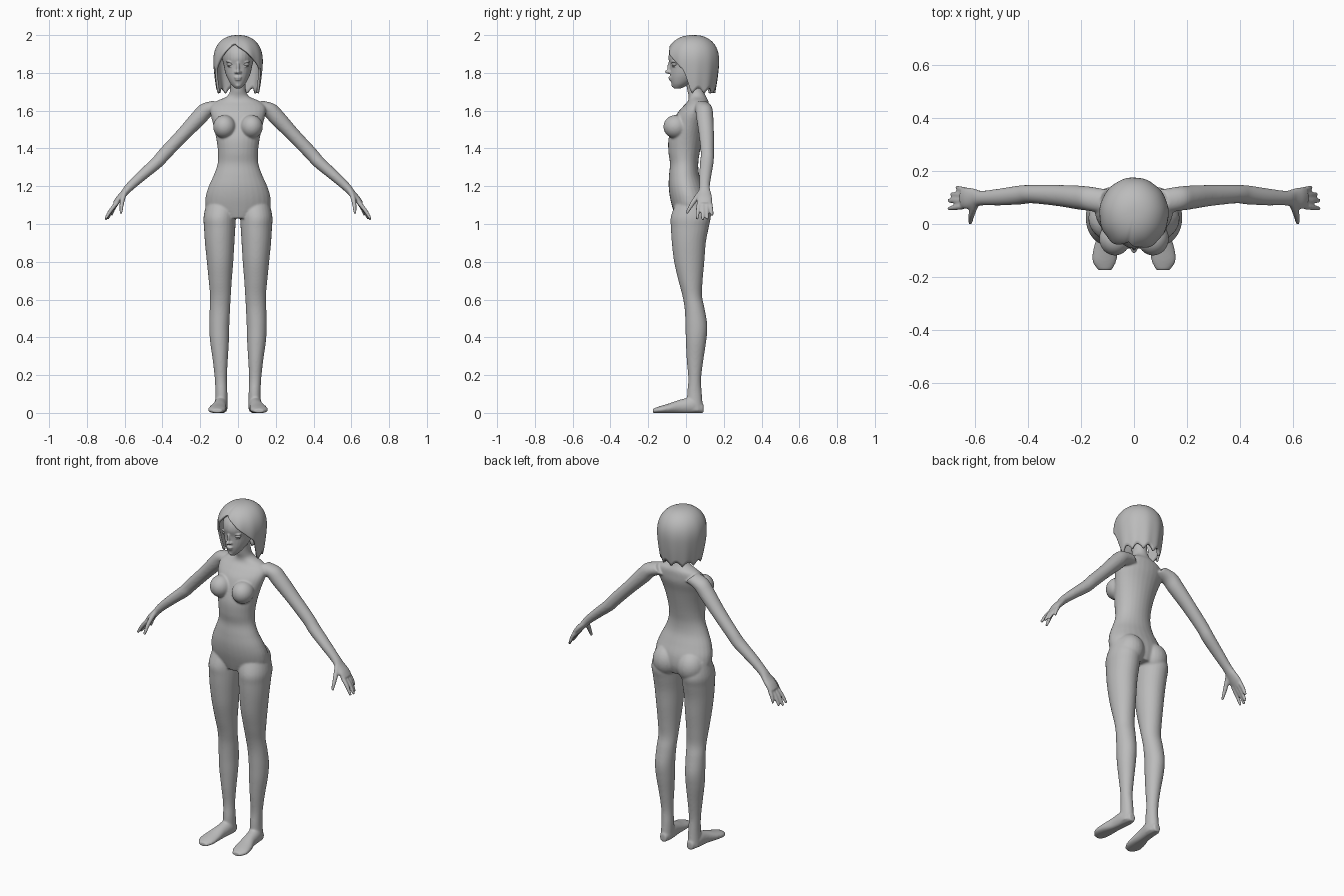
import bpy, bmesh, math
from mathutils import Vector, Matrix

cube = bpy.data.objects.get("Cube")
if cube:
    bpy.data.objects.remove(cube, do_unlink=True)

grey = bpy.data.materials.new("clay_grey")
grey.use_nodes = True
GREY = (0.5, 0.5, 0.5, 1)
grey.diffuse_color = GREY
grey.node_tree.nodes["Principled BSDF"].inputs["Base Color"].default_value = GREY

X, Y, Z = Vector((1, 0, 0)), Vector((0, 1, 0)), Vector((0, 0, 1))
SIDES = (1, -1)


def smooth_rows(rows, steps=5):
    """Catmull-Rom interpolation of ring parameters."""
    out = []
    for i in range(len(rows) - 1):
        p0, p1 = rows[max(i - 1, 0)], rows[i]
        p2, p3 = rows[i + 1], rows[min(i + 2, len(rows) - 1)]
        for k in range(steps):
            t = k / steps
            out.append([b + 0.5 * t * (c - a + t * (2 * a - 5 * b + 4 * c - d + t * (3 * (b - c) + d - a)))
                        for a, b, c, d in zip(p0, p1, p2, p3)])
    return out + [list(rows[-1])]


def loft(bm, rows, u, v, side=1, segs=28):
    """Closed tube; each row is centre x, y, z and the radii along u and v."""
    rings = []
    for x, y, z, ru, rv in smooth_rows(rows):
        ring = []
        for i in range(segs):
            a = math.tau * i / segs
            p = Vector((x, y, z)) + u * ru * math.cos(a) + v * rv * math.sin(a)
            ring.append(bm.verts.new((p.x * side, p.y, max(p.z, 0))))
        rings.append(ring)
    for lo, hi in zip(rings, rings[1:]):
        for i in range(segs):
            j = (i + 1) % segs
            bm.faces.new((lo[i], lo[j], hi[j], hi[i]))
    bm.faces.new(rings[0])
    bm.faces.new(rings[-1])


def ball(bm, centre, radii, side=1):
    m = Matrix.Translation((centre[0] * side, centre[1], centre[2])) @ Matrix.Diagonal((*radii, 1))
    bmesh.ops.create_uvsphere(bm, u_segments=24, v_segments=16, radius=1, matrix=m)


def finish(name, bm, voxel=0, iterations=0):
    """Make the object; overlapping shells are fused and softened."""
    if voxel:
        bmesh.ops.recalc_face_normals(bm, faces=bm.faces)
    for f in bm.faces:
        f.smooth = True
    mesh = bpy.data.meshes.new(name)
    bm.to_mesh(mesh)
    bm.free()
    mesh.materials.append(grey)
    ob = bpy.data.objects.new(name, mesh)
    bpy.context.scene.collection.objects.link(ob)
    if voxel:
        fuse = ob.modifiers.new("fuse", 'REMESH')
        fuse.mode = 'VOXEL'
        fuse.voxel_size = voxel
        fuse.use_smooth_shade = True
        soft = ob.modifiers.new("soften", 'SMOOTH')
        soft.factor = 0.5
        soft.iterations = iterations
    return ob


# Torso and neck: height, centre y, half width, half depth
torso = [(1.03, .025, .10, .08), (1.08, .025, .165, .095), (1.14, .015, .172, .10),
         (1.20, 0, .155, .092), (1.26, -.01, .128, .08), (1.32, -.01, .108, .075),
         (1.38, -.01, .106, .083), (1.45, -.003, .115, .09), (1.52, .015, .13, .088),
         (1.58, .035, .145, .085), (1.62, .052, .145, .07), (1.65, .064, .115, .055),
         (1.675, .06, .06, .046), (1.71, .05, .042, .044), (1.78, .04, .042, .044)]
body = bmesh.new()
loft(body, [(0, cy, z, rx, ry) for z, cy, rx, ry in torso], X, Y)

# Leg: height, centre x, centre y, half width, half depth
leg = [(1.12, .085, .03, .08, .08), (1.04, .097, .025, .085, .105), (.98, .097, .02, .083, .1),
       (.90, .097, .015, .078, .09), (.80, .095, .017, .07, .08), (.70, .094, .024, .061, .064),
       (.62, .093, .033, .055, .052), (.55, .096, .046, .054, .053), (.46, .099, .055, .053, .058),
       (.38, .098, .053, .05, .054), (.28, .094, .048, .04, .044), (.18, .091, .046, .032, .034),
       (.10, .088, .045, .032, .039), (.01, .09, .048, .034, .043)]
# Foot: y, centre x, half width, half height
foot = [(.093, .088, .02, .025), (.04, .09, .036, .045), (-.03, .097, .037, .038),
        (-.09, .107, .046, .027), (-.14, .112, .046, .019), (-.175, .11, .026, .012)]
# Arm and palm along the arm line
arm = [(.10, .085, 1.625, .045, .04), (.165, .095, 1.605, .046, .042), (.21, .10, 1.56, .045, .043),
       (.29, .108, 1.475, .04, .037), (.385, .113, 1.375, .035, .035), (.43, .11, 1.325, .036, .033),
       (.51, .102, 1.255, .032, .028), (.575, .098, 1.195, .028, .023), (.605, .098, 1.16, .036, .019),
       (.632, .098, 1.13, .042, .018), (.652, .099, 1.105, .038, .014)]
# Finger base y and tip position
fingers = [(.068, (.703, .058, 1.025)), (.09, (.703, .088, 1.022)),
           (.11, (.692, .112, 1.025)), (.128, (.672, .138, 1.045))]
ARM_UP = Vector((1, 0, 1)).normalized()
THUMB_UP = Vector((0, .82, -.57))

for s in SIDES:
    loft(body, [(cx, cy, z, rx, ry) for z, cx, cy, rx, ry in leg], X, Y, s)
    loft(body, [(cx, y, rz * .85, rx, rz) for y, cx, rx, rz in foot], X, Z, s)
    loft(body, arm, Y, ARM_UP, s)
    for by, tip in fingers:
        base = Vector((.638, by, 1.115))
        tip = Vector(tip)
        mid = base.lerp(tip, .5) + ARM_UP * .004
        rows = [(*p, r, r) for p, r in ((base, .0115), (mid, .0115), (tip, .008))]
        loft(body, rows, Y, ARM_UP, s, 12)
    loft(body, [(.598, .08, 1.17, .014, .016), (.614, .038, 1.115, .013, .013),
                (.62, .002, 1.055, .008, .008)], X, THUMB_UP, s, 12)
    ball(body, (.072, -.055, 1.515), (.06, .065, .062), s)
    ball(body, (.08, .06, 1.08), (.08, .081, .09), s)
finish("body", body, .005, 10)

# Head: height, centre y, half width, half depth
skull = [(1.718, -.045, .016, .02), (1.74, -.03, .037, .046), (1.77, -.01, .055, .073),
         (1.80, .005, .067, .089), (1.84, .02, .076, .105), (1.88, .03, .085, .123),
         (1.92, .035, .085, .118), (1.96, .035, .065, .085), (1.985, .035, .03, .04)]
head = bmesh.new()
loft(head, [(0, cy, z, rx, ry) for z, cy, rx, ry in skull], X, Y)
ball(head, (0, -.092, 1.806), (.012, .02, .011))      # nose tip
ball(head, (0, -.083, 1.83), (.009, .016, .034))      # nose bridge
ball(head, (0, -.081, 1.776), (.021, .013, .007))     # upper lip
ball(head, (0, -.078, 1.765), (.018, .013, .007))     # lower lip
ball(head, (0, -.058, 1.735), (.018, .02, .014))      # chin
for s in SIDES:
    ball(head, (.012, -.083, 1.803), (.008, .012, .008), s)   # nostril wing
    ball(head, (.037, -.063, 1.857), (.027, .016, .006), s)   # upper eyelid
    ball(head, (.037, -.064, 1.835), (.022, .012, .004), s)   # lower eyelid
finish("head", head, .004, 4)

eyes = bmesh.new()
for s in SIDES:
    ball(eyes, (.037, -.06, 1.846), (.023, .016, .011), s)
finish("eyes", eyes)

# Bob hair: shell with a side parting, swept fringe and ragged lower tips
PART = -.2


def hem(d):
    """Lower edge height at angle d from the parting."""
    u = abs(d) / (1.3 if d > 0 else .9)
    tips = 1.69 + .028 * abs(math.sin(5.5 * d))
    if u < 1:
        return 1.955 - .13 * u ** 1.3
    k = min((u - 1) / .3, 1)
    return 1.825 + (tips - 1.825) * k * k * (3 - 2 * k)


hair = bmesh.new()
COLS, ROWS = 140, 28
grid = []
for j in range(ROWS + 1):
    t = j / ROWS
    row = []
    for i in range(COLS):
        d = math.tau * i / COLS - math.pi
        a = d + PART
        z = 2 - (2 - hem(d)) * t * t
        if z > 1.86:
            r = max(1 - ((z - 1.86) / .14) ** 2.3, 0) ** .435
        else:
            r = 1 - .16 * ((1.86 - z) / .17) ** 1.5
        r *= 1 - .04 * math.exp(-(d / .1) ** 2) + .015 * t ** 3 * math.sin(11 * d)
        depth = .145 if math.cos(a) > 0 else .136
        row.append(hair.verts.new((.131 * r * math.sin(a), .04 - depth * r * math.cos(a), z)))
    grid.append(row)
for up, down in zip(grid, grid[1:]):
    for i in range(COLS):
        k = (i + 1) % COLS
        hair.faces.new((up[i], down[i], down[k], up[k]))
bmesh.ops.remove_doubles(hair, verts=grid[0], dist=.0001)
hair_ob = finish("hair", hair)
shell = hair_ob.modifiers.new("thickness", 'SOLIDIFY')
shell.thickness = .012
shell.offset = -1
